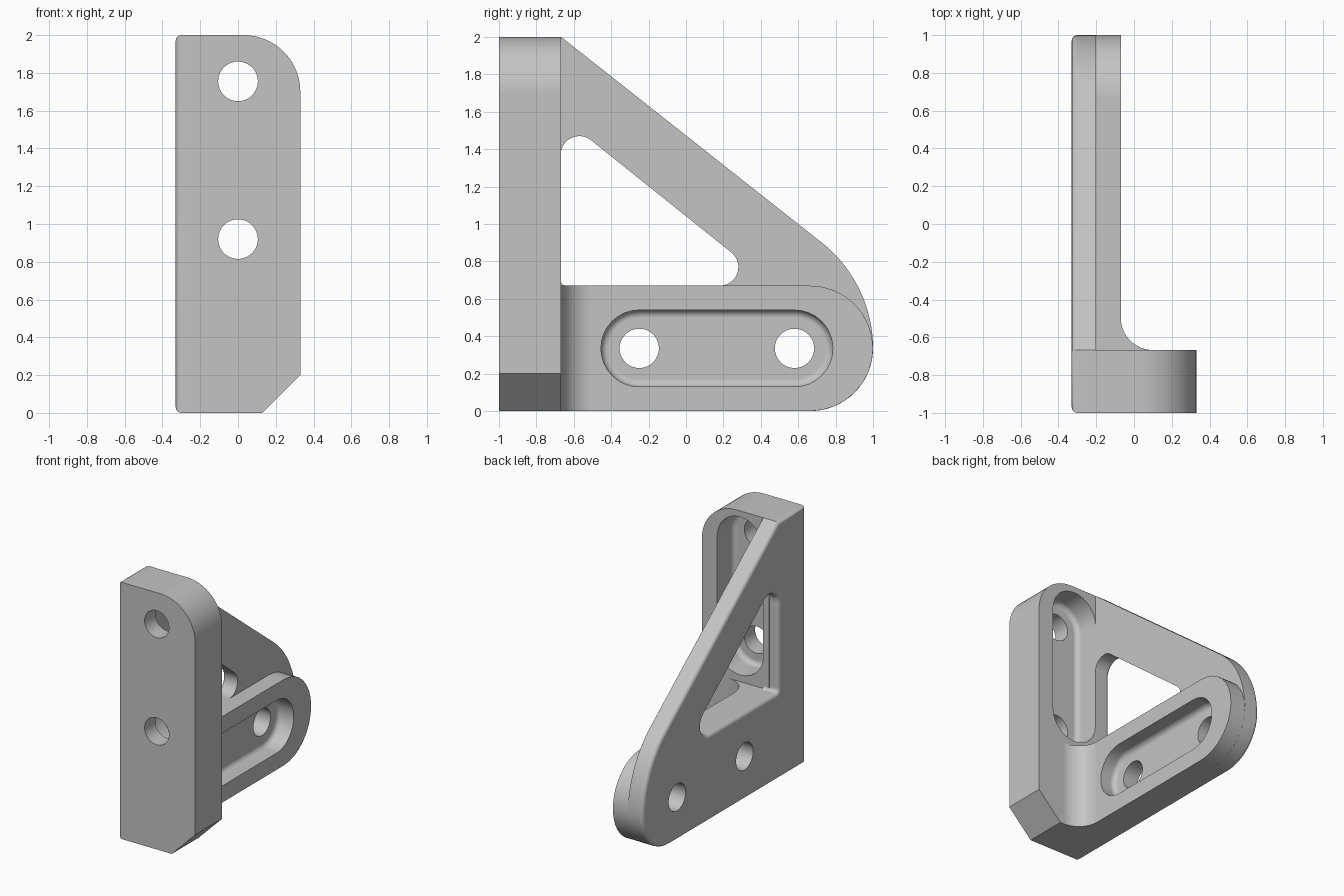
import bpy, bmesh, math
from mathutils import Vector

cube = bpy.data.objects.get("Cube")
if cube:
    bpy.data.objects.remove(cube, do_unlink=True)

grey = bpy.data.materials.new("plain grey")
grey.use_nodes = True
grey.diffuse_color = (0.55, 0.55, 0.55, 1)
grey.node_tree.nodes["Principled BSDF"].inputs["Base Color"].default_value = (0.55, 0.55, 0.55, 1)


def along_x(u, v, w):
    return (w, u, v)


def along_y(u, v, w):
    return (u, w, v)


def along_z(u, v, w):
    return (u, v, w)


def wrap(circles, grow=0.0, steps=16):
    """Outline wrapped counter-clockwise around (u, v, radius) circles."""
    n = len(circles)
    if n == 1:
        u, v, r = circles[0]
        angles = [math.tau * i / 48 for i in range(48)]
        return [(u + (r + grow) * math.cos(a), v + (r + grow) * math.sin(a)) for a in angles]
    normals = []
    for i, (u, v, r) in enumerate(circles):
        u2, v2, r2 = circles[(i + 1) % n]
        d = math.hypot(u2 - u, v2 - v)
        lean = max(-1, min(1, (r - r2) / d))
        normals.append(math.atan2(v2 - v, u2 - u) - math.acos(lean))
    outline = []
    for i, (u, v, r) in enumerate(circles):
        start = normals[i - 1]
        sweep = (normals[i] - start) % math.tau
        count = steps if r + grow > 0 else 0
        for k in range(count + 1):
            a = start + sweep * k / max(count, 1)
            outline.append((u + (r + grow) * math.cos(a), v + (r + grow) * math.sin(a)))
    return outline


def loft(name, outlines, depths, place):
    """Solid skinned through matching outlines at the given depths."""
    bm = bmesh.new()
    rings = [[bm.verts.new(place(u, v, w)) for u, v in o] for o, w in zip(outlines, depths)]
    for a, b in zip(rings, rings[1:]):
        for i in range(len(a)):
            j = (i + 1) % len(a)
            bm.faces.new((a[i], a[j], b[j], b[i]))
    bm.faces.new(rings[0])
    bm.faces.new(rings[-1])
    bmesh.ops.remove_doubles(bm, verts=bm.verts, dist=1e-5)
    bmesh.ops.recalc_face_normals(bm, faces=bm.faces)
    mesh = bpy.data.meshes.new(name)
    bm.to_mesh(mesh)
    bm.free()
    mesh.materials.append(grey)
    obj = bpy.data.objects.new(name, mesh)
    bpy.context.collection.objects.link(obj)
    return obj


def prism(name, circles, lo, hi, place):
    o = wrap(circles)
    return loft(name, [o, o], [lo, hi], place)


def combine(target, other, operation):
    """Boolean another solid into the target, then drop it."""
    bpy.context.view_layer.objects.active = target
    mod = target.modifiers.new("join", 'BOOLEAN')
    mod.operation = operation
    mod.solver = 'EXACT'
    mod.object = other
    bpy.ops.object.modifier_apply(modifier=mod.name)
    bpy.data.objects.remove(other, do_unlink=True)


# Side web: full triangular outline with a rounded outer rim
bracket = prism("corner_bracket", [
    (-1, 0, 0), (0.665, 0.335, 0.335), (0.28, 0.335, 0.72), (-0.667, 2, 0), (-1, 2, 0)],
    -0.33, -0.2, along_x)
bm = bmesh.new()
bm.from_mesh(bracket.data)
rim = [e for e in bm.edges if all(v.co.x < -0.329 for v in e.verts)]
bmesh.ops.bevel(bm, geom=rim, offset=0.03, segments=4, profile=0.5,
                affect='EDGES', clamp_overlap=False)
bm.to_mesh(bracket.data)
bm.free()

# Triangular window, flared on the outer face
window = [(-0.64, 0.70, 0.03), (0.18, 0.77, 0.1), (-0.57, 1.37, 0.1)]
flare = [(-0.36, 0.03), (-0.33, 0.03), (-0.3277, 0.0185), (-0.321, 0.0088),
         (-0.3115, 0.0023), (-0.30, 0), (-0.1, 0)]
combine(bracket, loft("window_cutter", [wrap(window, g) for _, g in flare],
                      [w for w, _ in flare], along_x), 'DIFFERENCE')

# Upright plate with one rounded and one chamfered corner
combine(bracket, prism("upright_plate", [
    (-0.25, 0, 0), (0.13, 0, 0), (0.33, 0.2, 0), (0.03, 1.7, 0.3), (-0.25, 2, 0)],
    -1, -0.667, along_y), 'UNION')

# Foot pad with a round end
combine(bracket, prism("foot_pad", [
    (-0.72, 0, 0), (0.665, 0.335, 0.335), (-0.72, 0.67, 0)], -0.25, -0.07, along_x), 'UNION')

# Concave fillet between the foot pad and the upright plate
r = 0.17
curve = [(-0.07 + r - r * math.cos(a), -0.667 + r - r * math.sin(a))
         for a in [math.pi / 2 * i / 16 for i in range(17)]]
fillet = [(-0.1, -0.7), (-0.1, -0.667 + r)] + curve + [(-0.07 + r, -0.7)]
combine(bracket, loft("inner_fillet", [fillet, fillet], [0, 0.67], along_z), 'UNION')

# Slotted recesses with rounded floors, each with two screw holes
for place, a, b, radius, floor, top, start, end in (
        (along_x, (-0.25, 0.335), (0.58, 0.335), 0.205, -0.2, 0.0, -0.5, 0.0),
        (along_y, (0, 0.92), (0, 1.755), 0.198, -0.867, -0.6, -1.2, -0.6)):
    slot = [(*a, radius), (*b, radius)]
    steps = [(floor + 0.04 * (1 - math.sin(t)), -0.04 * (1 - math.cos(t)))
             for t in [math.pi / 2 * (1 - i / 4) for i in range(5)]] + [(top, 0)]
    combine(bracket, loft("recess_cutter", [wrap(slot, g) for _, g in steps],
                          [w for w, _ in steps], place), 'DIFFERENCE')
    for c in (a, b):
        combine(bracket, prism("hole_cutter", [(*c, 0.105)], start, end, place), 'DIFFERENCE')

# Smooth curved faces, keep creases crisp and flats flat
bpy.ops.object.select_all(action='DESELECT')
bracket.select_set(True)
bpy.context.view_layer.objects.active = bracket
bpy.ops.object.shade_smooth_by_angle(angle=math.radians(30))
weighted = bracket.modifiers.new("flat_normals", 'WEIGHTED_NORMAL')
weighted.keep_sharp = True
